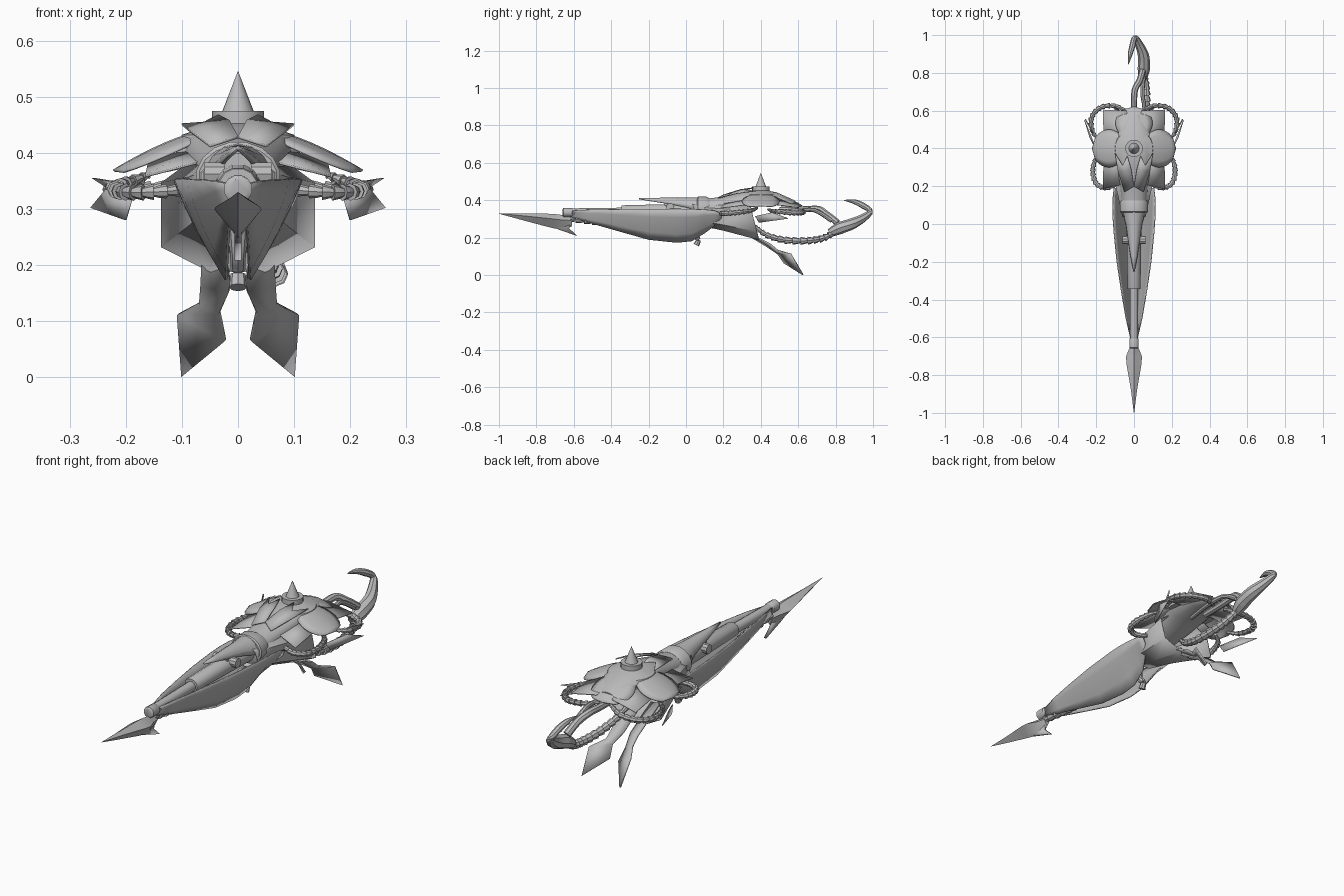
import bpy, bmesh, math
from mathutils import Vector

if "Cube" in bpy.data.objects:
    bpy.data.objects.remove(bpy.data.objects["Cube"])

grey = bpy.data.materials.new("gunmetal grey")
grey.diffuse_color = (0.5, 0.5, 0.5, 1)
grey.use_nodes = True
grey.node_tree.nodes["Principled BSDF"].inputs["Base Color"].default_value = grey.diffuse_color


def make(name, verts, faces, thick=0, smooth=35):
    me = bpy.data.meshes.new(name)
    me.from_pydata([tuple(v) for v in verts], [], faces)
    bm = bmesh.new()
    bm.from_mesh(me)
    bmesh.ops.remove_doubles(bm, verts=bm.verts, dist=1e-5)
    bmesh.ops.recalc_face_normals(bm, faces=bm.faces)
    bm.to_mesh(me)
    bm.free()
    ob = bpy.data.objects.new(name, me)
    bpy.context.collection.objects.link(ob)
    me.materials.append(grey)
    if thick:
        m = ob.modifiers.new("thickness", 'SOLIDIFY')
        m.thickness, m.offset = thick, 0
    bpy.ops.object.select_all(action='DESELECT')
    ob.select_set(True)
    bpy.context.view_layer.objects.active = ob
    bpy.ops.object.shade_smooth_by_angle(angle=math.radians(smooth))
    return ob


def loft(name, rings, closed=True, caps=True, thick=0, smooth=35):
    n = len(rings[0])
    faces = []
    for i in range(len(rings) - 1):
        for j in range(n if closed else n - 1):
            k = (j + 1) % n
            faces.append((i * n + j, i * n + k, (i + 1) * n + k, (i + 1) * n + j))
    if closed and caps:
        faces += [tuple(range(n)), tuple(range((len(rings) - 1) * n, len(rings) * n))]
    return make(name, [v for r in rings for v in r], faces, thick, smooth)


def body(name, stations, n=12, **kw):
    """stations along y: (y, half width, z bottom, z top)"""
    rings = []
    for y, w, lo, hi in stations:
        rings.append([(w * math.cos(2 * math.pi * (j + .5) / n), y,
                       (lo + hi) / 2 + (hi - lo) / 2 * math.sin(2 * math.pi * (j + .5) / n))
                      for j in range(n)])
    return loft(name, rings, **kw)


def lathe(name, profile, centre, n=20):
    cx, cy = centre
    return loft(name, [[(cx + r * math.cos(2 * math.pi * j / n), cy + r * math.sin(2 * math.pi * j / n), z)
                        for j in range(n)] for r, z in profile])


def tube(name, path, radii, n=8, steps=6, ribs=0):
    """smooth tube through the points; ribs gives overlapping segments"""
    pts = [Vector(p) for p in path]
    line = []
    for i in range(len(pts) - 1):
        a, b, c, d = pts[max(i - 1, 0)], pts[i], pts[i + 1], pts[min(i + 2, len(pts) - 1)]
        for s in range(steps):
            t = s / steps
            p = .5 * (2 * b + (c - a) * t + (2 * a - 5 * b + 4 * c - d) * t * t + (3 * b - a - 3 * c + d) * t ** 3)
            line.append((p, radii[i] * (1 - t) + radii[i + 1] * t))
    line.append((pts[-1], radii[-1]))
    rings = []
    for i, (p, r) in enumerate(line):
        d = (line[min(i + 1, len(line) - 1)][0] - line[max(i - 1, 0)][0]).normalized()
        side = d.cross(Vector((0, 0, 1)))
        side = side.normalized() if side.length > .05 else Vector((1, 0, 0))
        up = side.cross(d)
        for k in ((.7, 1.2) if ribs and i % ribs == 0 else (1,)):
            rings.append([p + r * k * (side * math.cos(2 * math.pi * j / n) + up * math.sin(2 * math.pi * j / n))
                          for j in range(n)])
    return loft(name, rings)


def plate(name, pts, thick=0.005):
    return make(name, pts, [tuple(range(len(pts)))], thick)


def flip(pts, s):
    return [(s * p[0],) + tuple(p[1:]) for p in pts]


# barrel, sleeve and muzzle
body("barrel", [(-.64, .021, .315, .357), (-.2, .024, .315, .363), (.1, .026, .32, .37)])
body("barrel_sleeve", [(-.345, .033, .315, .372), (-.34, .036, .312, .374), (.1, .042, .3, .385)])
body("muzzle_ring", [(-.66, .018, .317, .353), (-.655, .026, .31, .36), (-.61, .026, .31, .36), (-.6, .018, .317, .353)])

# spear tip with a hooked underside
loft("spear_tip", [[(0, y, t), (w, y, t - h * .35), (0, y, t - h), (-w, y, t - h * .35)] for y, w, t, h in
                   [(-1, .001, .33, .002), (-.88, .016, .33, .035), (-.74, .04, .328, .07),
                    (-.7, .042, .326, .078), (-.65, .022, .32, .075), (-.61, .016, .31, .05)]], smooth=20)
plate("spear_hook", [(0, -.76, .28), (0, -.64, .31), (0, -.61, .3), (0, -.625, .25), (0, -.58, .208), (0, -.7, .25)], .012)
tube("ribbed_underbarrel", [(0, -.62, .3), (0, -.5, .288), (0, -.4, .275)], [.014, .018, .014], ribs=2)

# flared side shells: (y, x top, z top, x bottom, z bottom)
shell = [(-.62, .014, .345, .008, .31), (-.5, .042, .35, .015, .275), (-.36, .066, .352, .018, .235),
         (-.2, .09, .353, .02, .19), (-.05, .105, .354, .021, .174), (.03, .111, .353, .022, .182),
         (.1, .112, .35, .03, .225), (.15, .11, .345, .06, .262), (.19, .105, .33, .095, .305)]
for s, side in ((1, "right"), (-1, "left")):
    rings = []
    for y, xt, zt, xb, zb in shell:
        rings.append([(s * (xb + (xt - xb) * t + .1 * (xt - xb) * math.sin(math.pi * t)), y, zb + (zt - zb) * t)
                      for t in (0, .25, .5, .75, 1)])
    loft("side_shell_" + side, rings, closed=False, thick=.005)

# arched cowl over the barrel, tapering to a point
cowl = []
for y, w, lo, hi in [(-.25, .001, .405, .409), (-.17, .016, .392, .41), (-.08, .03, .378, .411),
                     (0, .042, .362, .411), (.06, .06, .345, .413), (.1, .068, .335, .415)]:
    cowl.append([(w * math.cos(math.pi * j / 8), y, lo + (hi - lo) * math.sin(math.pi * j / 8)) for j in range(9)])
loft("cowl", cowl, closed=False, thick=.006)
body("cross_drum", [(-.115, .025, .34, .4), (-.07, .025, .34, .4)])
tube("cross_pin", [(-.06, -.085, .362), (.06, -.085, .362)], [.022, .022], n=10, steps=1)

# collar, upper body and open bell underneath
body("collar", [(.06, .07, .3, .413), (.065, .076, .29, .42), (.11, .076, .29, .42), (.125, .07, .3, .412)], n=16)
body("upper_body", [(.1, .066, .3, .408), (.2, .074, .32, .42), (.3, .09, .345, .445), (.37, .1, .37, .455),
                    (.48, .085, .38, .445), (.58, .03, .38, .4)], n=16)
bell = []
for y, w, lo, hi in [(.08, .06, .265, .39), (.2, .085, .24, .385), (.39, .135, .19, .385)]:
    h = hi - lo
    bell.append([(x * w, y - .05 * k, lo + k * h) for x, k in
                 [(.37, 0), (1, .22), (1, .8), (.6, 1), (-.6, 1), (-1, .8), (-1, .22), (-.37, 0)]])
loft("rear_bell", bell, caps=False, thick=.005, smooth=20)

# domed hub with spike
lathe("hub_dome", [(.115, .40), (.1, .432), (.07, .442), (.045, .452)], (0, .4), 24)
lathe("hub_drum", [(.046, .43), (.046, .474)], (0, .4))
lathe("hub_spike", [(.028, .474), (.0004, .545)], (0, .4))


# rounded petals around the hub
def petal(name, ang, length, width, z0, z1):
    rows = []
    for i in range(11):
        u = i / 10
        r = .04 + (length - .04) * u
        w = width * math.sqrt(max(0, 1 - ((u - .5) / .5) ** 2)) if u > .5 else width * (.45 + .55 * math.sin(math.pi * u))
        row = []
        for j in range(7):
            v = -1 + j / 3
            x, y = r, v * w
            row.append((x * math.cos(ang) - y * math.sin(ang), .4 + x * math.sin(ang) + y * math.cos(ang),
                        z0 + (z1 - z0) * u ** 1.5 - .022 * v * v * w / width))
        rows.append(row)
    loft(name, rows, closed=False, thick=.004)


petal("petal_right", 0, .222, .1, .442, .368)
petal("petal_left", math.pi, .222, .1, .442, .368)
petal("petal_back", math.pi / 2, .222, .098, .442, .37)

# angular petals beneath, leaf horns, hanging fins, curled ribs and tail blades
for s, side in ((1, "right"), (-1, "left")):
    make("corner_petal_back_" + side, flip([(.0, .42, .42), (.04, .6, .385), (.165, .605, .36), (.16, .45, .38)], s),
         [(0, 1, 2), (0, 2, 3)], .004)
    make("corner_petal_front_" + side, flip([(.05, .38, .42), (.06, .21, .385), (.165, .185, .358), (.16, .36, .38)], s),
         [(0, 1, 2), (0, 2, 3)], .004)
    make("leaf_horn_" + side, flip([(.0, .2, .428), (.05, .17, .412), (.085, .28, .438), (.1, .375, .45),
                                    (.06, .31, .453), (.035, .36, .466), (.015, .29, .456)], s),
         [(0, 1, 2, 6), (2, 3, 4), (2, 4, 6), (4, 5, 6)], .005)
    plate("hanging_fin_" + side, flip([(.19, .37, .315), (.2, .39, .28), (.262, .55, .302), (.235, .46, .335)], s), .003)
    plate("side_thorn_" + side, flip([(.2, .45, .345), (.258, .555, .355), (.22, .49, .33)], s), .006)
    tube("rear_curl_" + side, flip([(.03, .59, .35), (.1, .625, .34), (.18, .615, .333), (.225, .56, .333),
                                    (.215, .48, .34), (.17, .44, .35)], s), [.008, .012, .013, .013, .011, .006], ribs=2)
    tube("front_curl_" + side, flip([(.09, .21, .335), (.15, .19, .33), (.2, .215, .33), (.218, .28, .335),
                                     (.2, .35, .345), (.16, .38, .36)], s), [.008, .012, .013, .013, .011, .006], ribs=2)
    make("tail_blade_" + side, flip([(.018, .28, .245), (.062, .28, .25), (.015, .43, .155), (.066, .45, .165),
                                     (.033, .49, .115), (.068, .49, .132), (.107, .56, .112), (.023, .525, .065),
                                     (.099, .625, .002)], s),
         [(0, 1, 3, 2), (2, 3, 5, 4), (4, 5, 6, 7), (7, 6, 8)], .008)

# tail: two feeding tubes, a ribbed loop and the curved stinger
tube("tail_tube_upper", [(.0, .5, .35), (.0, .63, .352), (.005, .71, .352), (.03, .76, .32), (.045, .81, .28)],
     [.015, .016, .017, .017, .018])
tube("tail_tube_side", [(.04, .45, .34), (.055, .6, .345), (.045, .69, .345), (.05, .78, .29)], [.01, .011, .011, .012])
tube("ribbed_loop", [(.03, .37, .26), (.05, .43, .215), (.064, .53, .187), (.068, .65, .184), (.063, .74, .2), (.05, .8, .235)],
     [.01, .014, .017, .018, .017, .014], ribs=2)
tube("stinger", [(.045, .77, .225), (.052, .82, .25), (.05, .89, .275), (.025, .955, .31), (.004, .985, .342),
                 (-.008, .945, .372), (-.02, .9, .392), (-.03, .845, .4)],
     [.022, .033, .03, .021, .014, .016, .013, .001])

# grip trigger below the shells
tube("trigger", [(0, .03, .27), (0, .04, .22), (0, .065, .19), (0, .055, .16)], [.02, .014, .013, .016])
